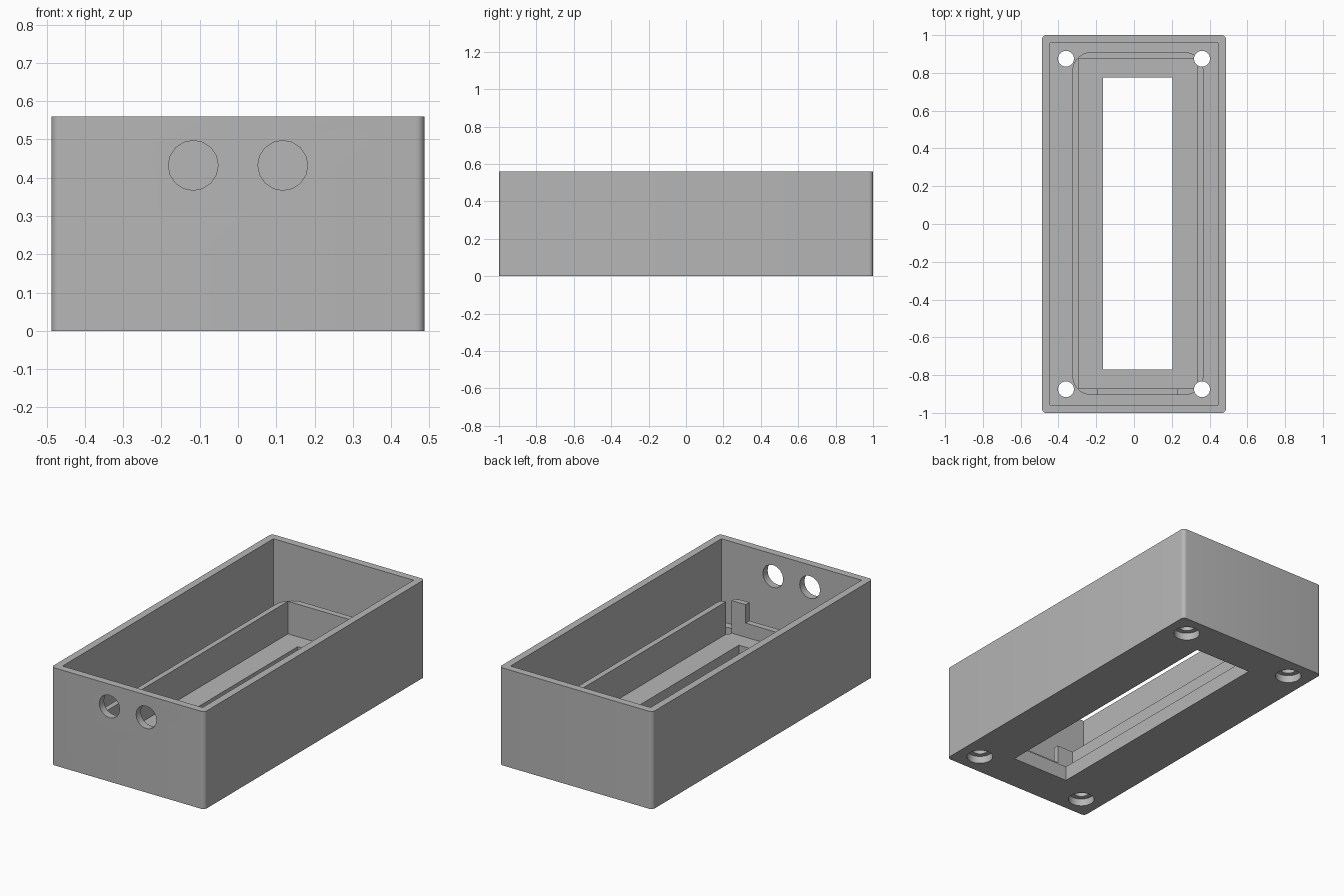
import bpy, bmesh, math

old = bpy.data.objects.get("Cube")
if old:
    bpy.data.objects.remove(old, do_unlink=True)

HEIGHT, FLOOR = 0.56, 0.085

grey = bpy.data.materials.new("plain grey")
grey.use_nodes = True
colour = (0.47, 0.47, 0.47, 1)
grey.diffuse_color = colour
grey.node_tree.nodes["Principled BSDF"].inputs["Base Color"].default_value = colour


def finish(name, bm):
    bmesh.ops.recalc_face_normals(bm, faces=bm.faces)
    mesh = bpy.data.meshes.new(name)
    bm.to_mesh(mesh)
    bm.free()
    mesh.materials.append(grey)
    obj = bpy.data.objects.new(name, mesh)
    bpy.context.collection.objects.link(obj)
    return obj


def block(name, x, y, z, radius=0, steps=6):
    """Box between limits, with optionally rounded upright corners."""
    bm = bmesh.new()
    outline = []
    corners = [(x[1], y[1], -1, -1), (x[0], y[1], 1, -1),
               (x[0], y[0], 1, 1), (x[1], y[0], -1, 1)]
    for i, (cx, cy, sx, sy) in enumerate(corners):
        for k in range(steps + 1 if radius else 1):
            a = math.pi / 2 * (i + k / steps)
            outline.append((cx + radius * (sx + math.cos(a)),
                            cy + radius * (sy + math.sin(a))) if radius else (cx, cy))
    face = bm.faces.new([bm.verts.new((px, py, z[0])) for px, py in outline])
    top = bmesh.ops.extrude_face_region(bm, geom=[face])["geom"]
    verts = [v for v in top if isinstance(v, bmesh.types.BMVert)]
    bmesh.ops.translate(bm, verts=verts, vec=(0, 0, z[1] - z[0]))
    # extrusion keeps the starting face, which closes the bottom
    return finish(name, bm)


def rod(name, centre, radius, depth, sides=32, along_y=False):
    bm = bmesh.new()
    bmesh.ops.create_cone(bm, cap_ends=True, segments=sides,
                          radius1=radius, radius2=radius, depth=depth)
    obj = finish(name, bm)
    obj.location = centre
    if along_y:
        obj.rotation_euler.x = math.pi / 2
    return obj


def cut(target, cutters):
    for cutter in cutters:
        mod = target.modifiers.new("cut", "BOOLEAN")
        mod.operation, mod.solver, mod.object = "DIFFERENCE", "EXACT", cutter
    bpy.context.view_layer.update()
    mesh = bpy.data.meshes.new_from_object(
        target.evaluated_get(bpy.context.evaluated_depsgraph_get()))
    target.modifiers.clear()
    target.data = mesh
    for cutter in cutters:
        bpy.data.objects.remove(cutter, do_unlink=True)


def screw_holes():
    return [rod("screw_cutter", (sx * 0.36, sy * 0.875, 0.2), 0.042, 0.8)
            for sx in (-1, 1) for sy in (-1, 1)]


# Open case with a window in its floor
case = block("case", (-0.487, 0.487), (-1, 1), (0, HEIGHT), 0.022)
cutters = [
    block("cavity_cutter", (-0.445, 0.445), (-0.957, 0.957), (FLOOR, 1)),
    block("window_cutter", (-0.163, 0.203), (-0.77, 0.775), (-0.2, 0.3)),
]
# Screw holes with wide head recesses underneath
cutters += screw_holes()
cutters += [rod("recess_cutter", (sx * 0.36, sy * 0.875, 0), 0.07, 0.085)
            for sx in (-1, 1) for sy in (-1, 1)]
# Two round openings in the front wall
cutters += [rod("opening_cutter", (s * 0.117, -1, 0.432), 0.065, 0.3, 16, True)
            for s in (-1, 1)]
cut(case, cutters)

# Inner rim around the window, notched at the front
rim = block("inner_rim", (-0.326, 0.368), (-0.905, 0.91), (FLOOR - 0.005, 0.272), 0.1, 8)
cut(rim, [
    block("rim_cutter", (-0.295, 0.335), (-0.87, 0.875), (-0.2, 0.6)),
    block("notch_cutter", (-0.19, 0.23), (-1, -0.8), (0.166, 0.6)),
] + screw_holes())

for obj in (case, rim):
    bpy.ops.object.select_all(action="DESELECT")
    obj.select_set(True)
    bpy.context.view_layer.objects.active = obj
    bpy.ops.object.shade_smooth_by_angle(angle=math.radians(30))
